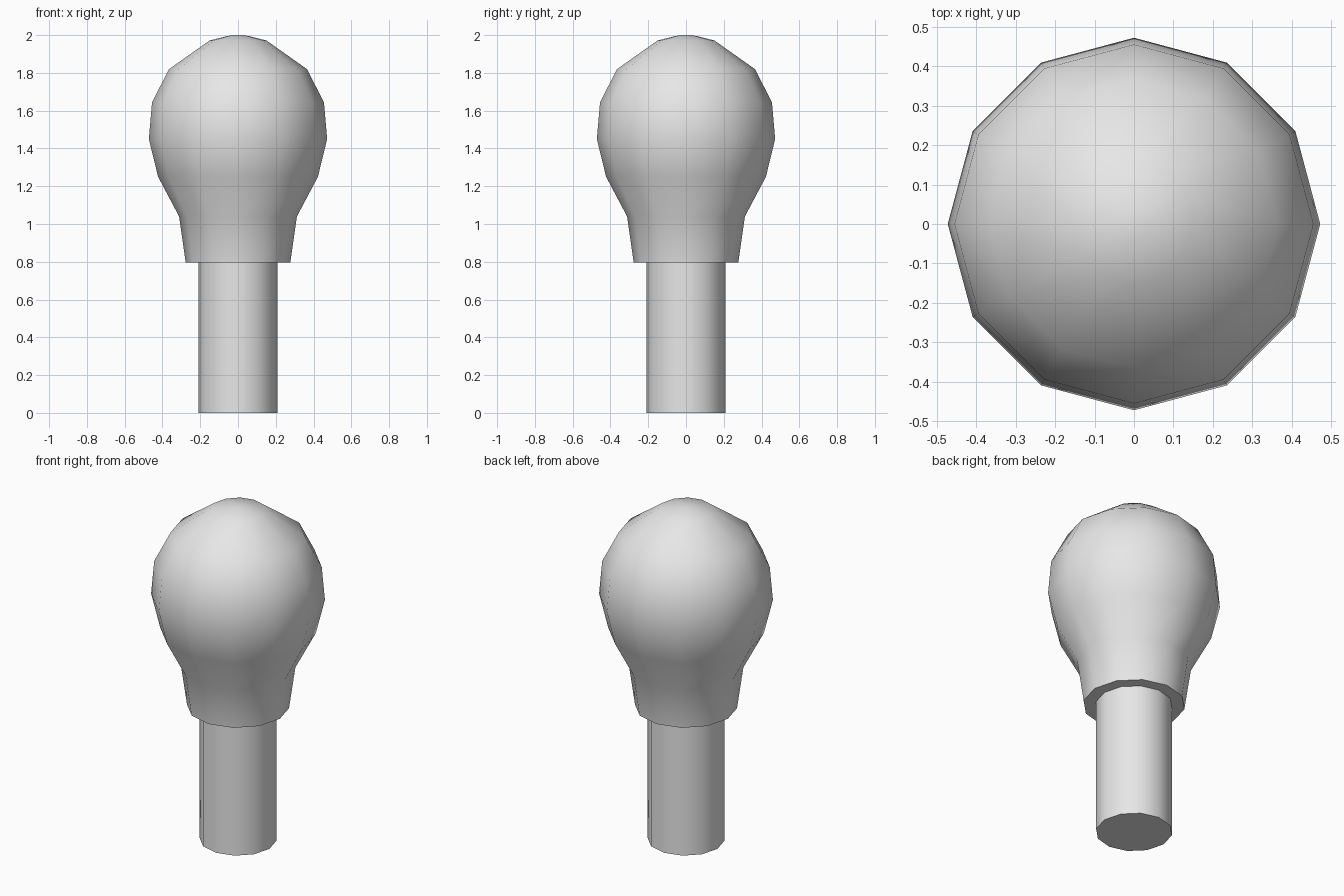
import bpy, bmesh
from math import cos, sin, radians, tau

cube = bpy.data.objects.get("Cube")
if cube:
    bpy.data.objects.remove(cube, do_unlink=True)

SIDES = 12

grey = bpy.data.materials.new("plain grey")
grey.use_nodes = True
colour = (0.8, 0.8, 0.8, 1)
grey.diffuse_color = colour
grey.node_tree.nodes["Principled BSDF"].inputs["Base Color"].default_value = colour


def lathe(name, profile):
    """Closed solid of revolution from (radius, height) rings, bottom to top."""
    bm = bmesh.new()
    rings = []
    for r, z in profile:
        rings.append([bm.verts.new((r * cos(tau * i / SIDES), r * sin(tau * i / SIDES), z))
                      for i in range(SIDES)])
    for low, high in zip(rings, rings[1:]):
        for i in range(SIDES):
            j = (i + 1) % SIDES
            bm.faces.new((low[i], low[j], high[j], high[i]))
    bm.faces.new(rings[0][::-1])
    bm.faces.new(rings[-1])
    mesh = bpy.data.meshes.new(name)
    bm.to_mesh(mesh)
    bm.free()
    mesh.materials.append(grey)
    obj = bpy.data.objects.new(name, mesh)
    bpy.context.collection.objects.link(obj)
    bpy.ops.object.select_all(action='DESELECT')
    obj.select_set(True)
    bpy.context.view_layer.objects.active = obj
    bpy.ops.object.shade_smooth_by_angle(angle=radians(45))
    return obj


# Straight stem, reaching up to the underside of the bulb
lathe("stem", [(0.208, 0), (0.208, 0.8)])

# Bulb with a tapered collar and a shallow domed top
lathe("bulb", [(0.277, 0.795), (0.312, 1.04), (0.423, 1.25), (0.472, 1.45),
               (0.455, 1.645), (0.365, 1.82), (0.15, 1.972), (0.035, 2.0)])
